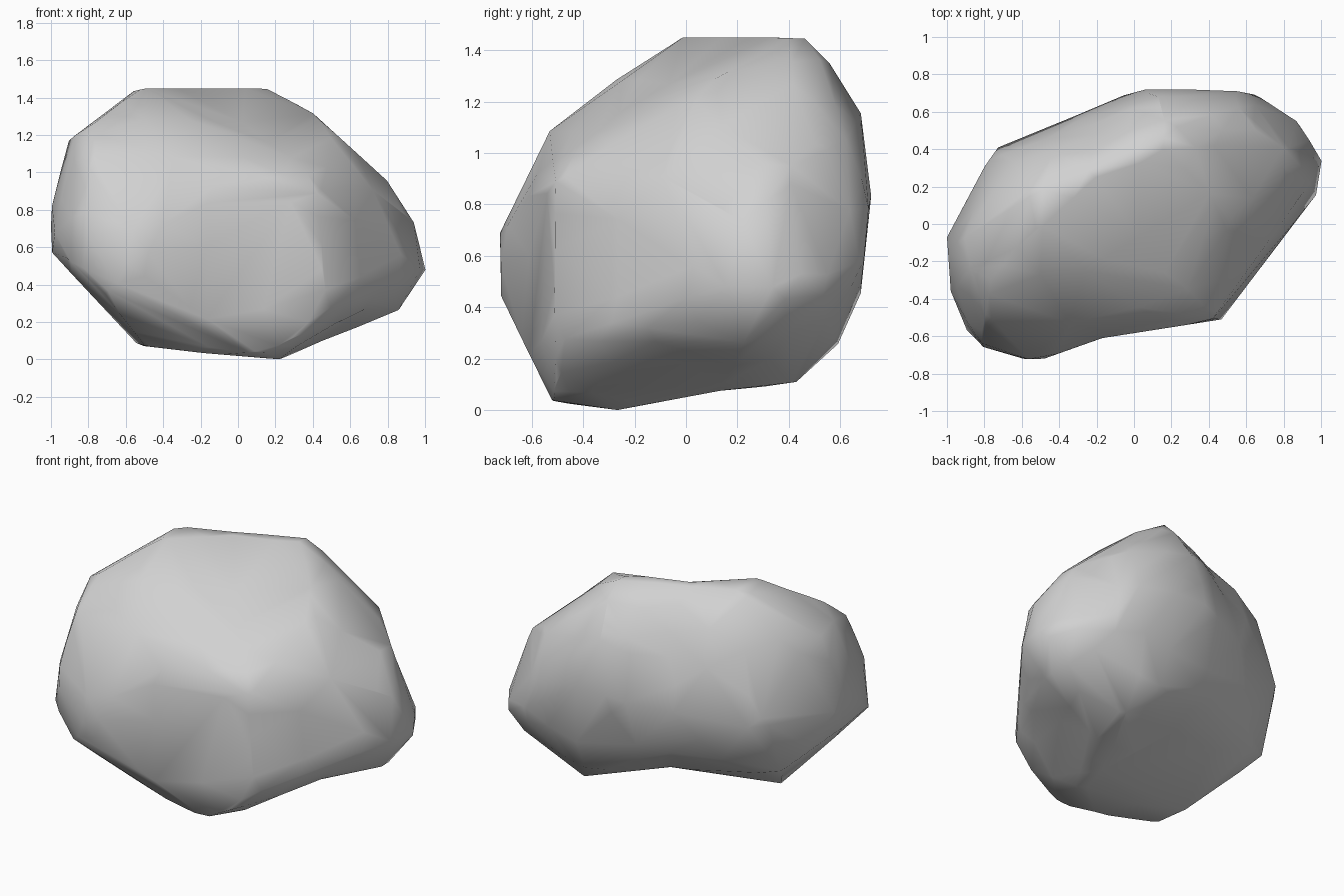
import bpy
import bmesh
from math import radians, sin, cos, exp
from mathutils import Vector
from mathutils.bvhtree import BVHTree

# Remove the default cube only
default_cube = bpy.data.objects.get("Cube")
if default_cube:
    bpy.data.objects.remove(default_cube, do_unlink=True)

# Outlines of the boulder, in hundredths of a unit around its middle
front_outline = [(-100, 8), (-100, -15), (-53, -65), (-20, -69), (22, -72.5),
                 (86, -46), (100, -25), (94, 1), (80, 23), (39, 60),
                 (15, 72.5), (-48, 72.5), (-56, 71), (-90, 47)]
side_outline = [(-73, -26), (-73, -5), (-53, 36), (-27, 56), (-8, 68),
                (-2, 72.5), (45, 72.5), (56, 62), (68, 43), (72, 11), (68, -27),
                (59, -47), (42, -62), (13, -65), (-27, -72.5), (-52, -69)]
top_outline = [(-100, -7), (-98, -36), (-89, -57), (-80, -66), (-60, -72),
               (-48, -72), (-17, -61), (47, -51), (52, -44), (97, 15),
               (100, 33), (89, 54), (65, 69), (55, 71), (10, 73), (-5, 69),
               (-35, 56), (-75, 40)]
front_corner_outline = [(-33, 85), (38, 78), (48, 71), (82, 37), (90, 10),
                        (102, -19), (103, -27), (101, -37), (86, -55),
                        (45, -63), (3, -80), (-19, -84), (-41, -74), (-96, -38),
                        (-106, -17), (-103, 7), (-93, 39), (-85, 56)]
back_corner_outline = [(-42, 58), (2, 52), (42, 54), (78, 41), (93, 32),
                       (104, 7), (106, -21), (55, -65), (-9, -55), (-59, -60),
                       (-94, -33), (-103, -21), (-102, -9), (-89, 26), (-60, 45)]
underside_outline = [(17, 85), (58, 51), (71, 33), (82, -7), (74, -47),
                     (37, -75), (17, -88), (-14, -84), (-43, -76), (-60, -58),
                     (-69, -41), (-65, 10), (-61, 33), (-36, 61), (-4, 79)]

# Corners of the ridge that crosses the front
front_ridge = [(-25, -25, 55), (28, -35, 35), (45, -50, 16)]


def carving_plane(outline, azimuth, elevation):
    """Pair an outline with the right and up axes of the plane it lies in."""
    a, e = radians(azimuth), radians(elevation)
    right = Vector((-sin(a), cos(a), 0))
    up = Vector((-sin(e) * cos(a), -sin(e) * sin(a), cos(e)))
    return [Vector(point) / 100 for point in outline], right, up


def reach(direction, plane):
    """How many times a vector fits between the middle and the outline."""
    points, right, up = plane
    ray = Vector((direction.dot(right), direction.dot(up)))
    nearest = 9.0
    for start, end in zip(points, points[1:] + points[:1]):
        edge = end - start
        slope = ray.cross(edge)
        if abs(slope) < 1e-9:
            continue
        distance = start.cross(edge) / slope
        along = start.cross(ray) / slope
        if distance > 0 and -1e-6 <= along <= 1 + 1e-6:
            nearest = min(nearest, distance)
    return nearest


def corner_in_space(point, plane, others):
    """Place an outline corner at the depth that the other outlines allow."""
    right, up = plane[1:]
    base = right * point.x + up * point.y
    spots = [base + right.cross(up) * (step / 50) for step in range(-55, 56)]
    excess = [max(1 - reach(spot, other) for other in others) for spot in spots]
    limit = max(min(excess), 0) + 0.01
    allowed = [spot for spot, over in zip(spots, excess) if over <= limit]
    return sum(allowed, Vector()) / len(allowed)


planes = [carving_plane(front_outline, -90, 0),
          carving_plane(side_outline, 0, 0),
          carving_plane(top_outline, -90, 90),
          carving_plane(front_corner_outline, -54, 25),
          carving_plane(back_corner_outline, 126, 25),
          carving_plane(underside_outline, 50, -25)]

# Rough block: a hull stretched over all the corners
block = bmesh.new()
for corner in front_ridge:
    block.verts.new(Vector(corner) / 100)
for plane in planes:
    others = [other for other in planes if other is not plane]
    for point in plane[0]:
        block.verts.new(corner_in_space(point, plane, others))
bmesh.ops.convex_hull(block, input=block.verts)
bmesh.ops.triangulate(block, faces=block.faces)
block_tree = BVHTree.FromBMesh(block)
block.free()

# Boulder: a sphere shrunk onto the block, its hollows cut by the outlines,
# with a shallow valley high on the back
fullness = 0.2
middle = Vector((0, 0, 0.725))
valley = Vector((-0.22, 0.45, 0.42)).normalized()
bm = bmesh.new()
bmesh.ops.create_icosphere(bm, subdivisions=6, radius=1)
for vert in bm.verts:
    direction = vert.co.normalized()
    outer = min(reach(direction, plane) for plane in planes)
    hit = block_tree.ray_cast(direction * 3, -direction)[0]
    inner = hit.length if hit else outer
    radius = min(outer, inner + fullness * (outer - inner))
    spread = (direction - valley).length / 0.25
    vert.co = middle + direction * (radius - 0.03 * exp(-spread * spread))

mesh = bpy.data.meshes.new("boulder")
bm.to_mesh(mesh)
bm.free()
boulder = bpy.data.objects.new("boulder", mesh)
bpy.context.scene.collection.objects.link(boulder)
bpy.ops.object.select_all(action="DESELECT")
boulder.select_set(True)
bpy.context.view_layer.objects.active = boulder

# Thin out to a smooth-shaded low-poly stone
thin_out = boulder.modifiers.new("thin_out", "DECIMATE")
thin_out.ratio = 0.02
bpy.ops.object.modifier_apply(modifier=thin_out.name)
bpy.ops.object.shade_smooth()

# Plain grey stone
stone = bpy.data.materials.new("grey_stone")
stone.use_nodes = True
colour = (0.64, 0.64, 0.64, 1)
stone.diffuse_color = colour
stone.node_tree.nodes["Principled BSDF"].inputs["Base Color"].default_value = colour
mesh.materials.append(stone)
